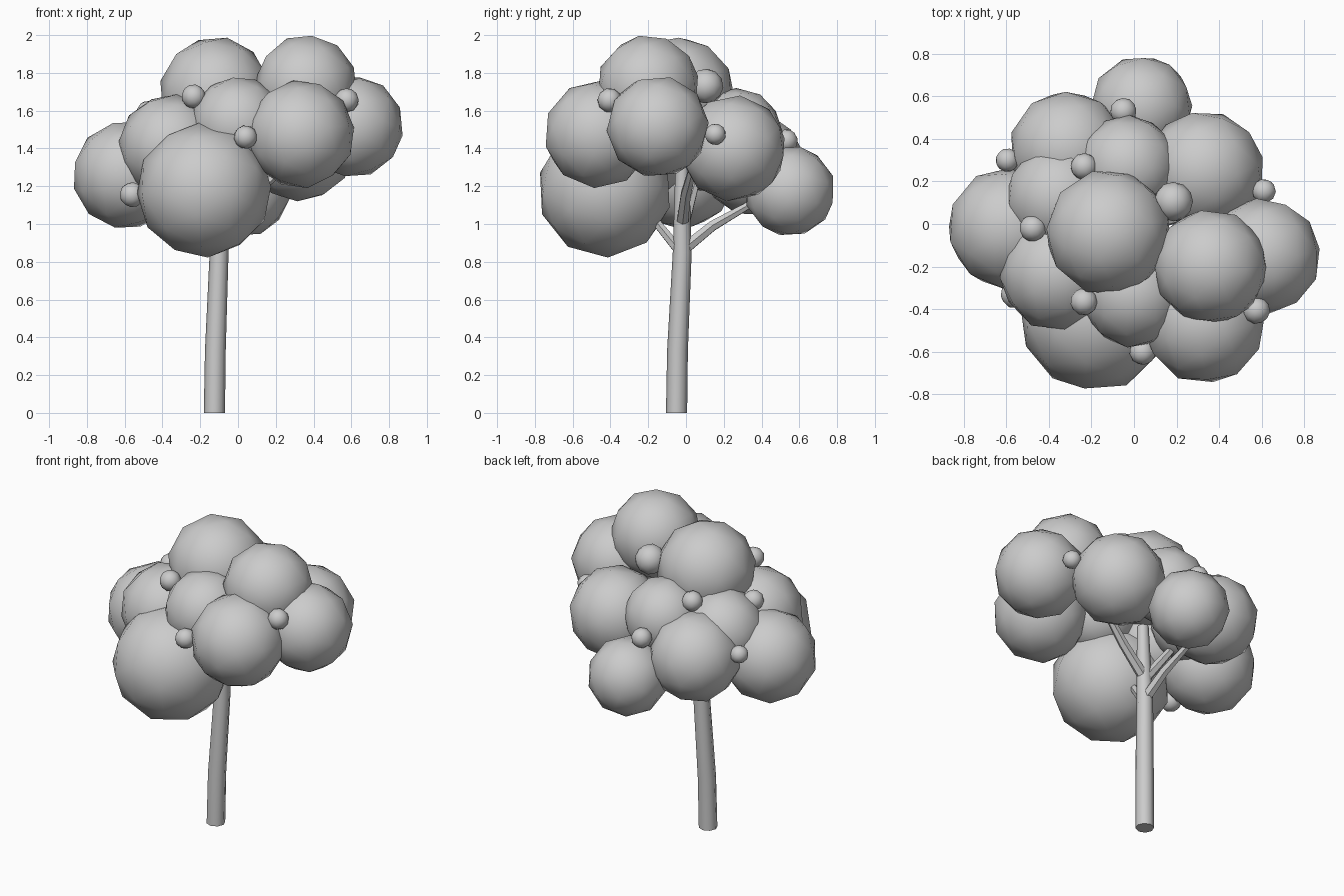
import bpy, random
from mathutils import Vector

if "Cube" in bpy.data.objects:
    bpy.data.objects.remove(bpy.data.objects["Cube"])

random.seed(4)


def lobe(name, x, y, z, r):
    # low-poly foliage ball, randomly turned, smooth shaded
    rot = [random.uniform(0, 6.28) for _ in range(3)]
    bpy.ops.mesh.primitive_ico_sphere_add(subdivisions=2, radius=r * 1.01,
                                          location=(x, y, z), rotation=rot)
    bpy.context.object.name = name
    bpy.ops.object.shade_smooth()


def limb(name, path, sides=8):
    # tapered tube through (x, y, z, radius) points
    verts, faces = [], []
    pts = [Vector(p[:3]) for p in path]
    import math
    for i, p in enumerate(path):
        d = pts[min(i + 1, len(pts) - 1)] - pts[max(i - 1, 0)]
        if i == 0 and name == "trunk":
            d = Vector((0, 0, 1))
        q = Vector((0, 0, 1)).rotation_difference(d)
        for k in range(sides):
            a = 2 * math.pi * k / sides
            verts.append(pts[i] + q @ Vector((math.cos(a), math.sin(a), 0)) * p[3])
    for i in range(len(path) - 1):
        for k in range(sides):
            n = (k + 1) % sides
            a, b = i * sides, (i + 1) * sides
            faces.append((a + k, a + n, b + n, b + k))
    faces.append(tuple(reversed(range(sides))))
    faces.append(tuple(range(len(verts) - sides, len(verts))))
    me = bpy.data.meshes.new(name)
    me.from_pydata(verts, [], faces)
    ob = bpy.data.objects.new(name, me)
    bpy.context.collection.objects.link(ob)
    bpy.context.view_layer.objects.active = ob
    bpy.ops.object.select_all(action='DESELECT')
    ob.select_set(True)
    bpy.ops.object.shade_smooth_by_angle(angle=0.9)


# trunk and branches
limb("trunk", [(-.125, -.05, 0, .056), (-.12, -.045, .33, .055),
               (-.1, -.02, .85, .05), (-.085, -.02, 1.35, .035)])
limb("branch_back", [(-.1, -.02, .86, .035), (-.12, .14, .99, .03), (-.15, .35, 1.11, .02)], 6)
limb("branch_front", [(-.1, -.02, .84, .03), (-.13, -.15, 1.0, .025), (-.16, -.28, 1.12, .02)], 6)
limb("branch_right", [(-.1, -.02, 1.0, .035), (.08, .0, 1.16, .03), (.3, .05, 1.35, .02)], 6)
limb("branch_left", [(-.1, -.01, 1.0, .032), (-.2, .03, 1.15, .028), (-.32, .08, 1.33, .02)], 6)

# large foliage lobes
big = {
    "front_low": (-.18, -.43, 1.18, .355), "front_right": (.33, -.465, 1.475, .285),
    "left": (-.59, -.02, 1.26, .285), "right": (.605, -.15, 1.515, .27),
    "top_right": (.36, -.2, 1.73, .27), "top_left": (-.12, -.04, 1.695, .295),
    "front_left": (-.355, -.23, 1.41, .275), "front_centre": (0, -.33, 1.53, .25),
    "back_low": (.035, .55, 1.175, .24), "back_left": (-.31, .35, 1.32, .275),
    "back_right": (.33, .25, 1.4, .28), "back_centre": (-.03, .27, 1.48, .24),
    "mid_left": (-.35, .12, 1.42, .255),
}
for n, v in big.items():
    lobe("foliage_" + n, *v)

# small foliage tufts in the gaps
small = [
    (-.235, -.365, 1.675, .064), (.04, -.6, 1.46, .062), (-.56, -.33, 1.155, .066),
    (.575, -.405, 1.655, .064), (.61, .155, 1.475, .056), (.185, .105, 1.73, .092),
    (-.235, .27, 1.63, .063), (-.05, .53, 1.44, .062), (-.595, .3, 1.39, .055),
    (-.475, -.02, 1.59, .063),
]
for i, v in enumerate(small):
    lobe(f"tuft_{i + 1}", *v)
